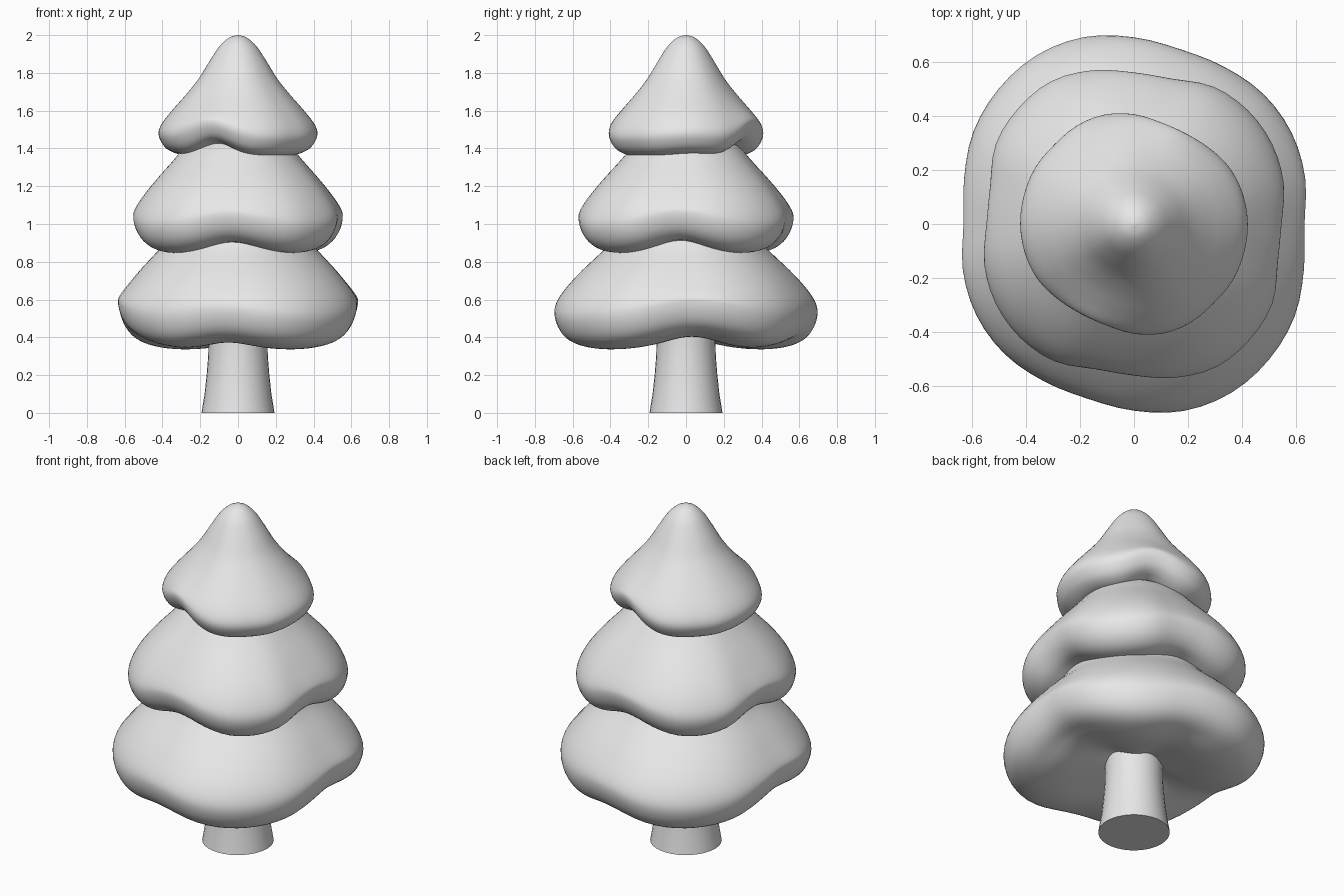
import bpy, bmesh, math

if "Cube" in bpy.data.objects:
    bpy.data.objects.remove(bpy.data.objects["Cube"])

grey = bpy.data.materials.new("plain grey")
grey.diffuse_color = (0.8, 0.8, 0.8, 1)
grey.use_nodes = True
grey.node_tree.nodes["Principled BSDF"].inputs["Base Color"].default_value = grey.diffuse_color


def spline(a, b, c, d, t):
    return 0.5 * (2 * b + (c - a) * t + (2 * a - 5 * b + 4 * c - d) * t * t
                  + (3 * b - a - 3 * c + d) * t ** 3)


def refine(points, steps=4):
    """Smooth curve through the profile points."""
    p = [points[0]] + points + [points[-1]]
    out = []
    for i in range(1, len(p) - 2):
        for s in range(steps):
            out.append(tuple(spline(p[i-1][k], p[i][k], p[i+1][k], p[i+2][k], s / steps)
                             for k in (0, 1)))
    return out + [points[-1]]


def radius_at(radii, ang):
    """Half-turn outline, sampled every 15 degrees and repeated."""
    n = len(radii)
    f = math.degrees(ang) / 15
    i = math.floor(f)
    return spline(*[radii[(i + k) % n] for k in (-1, 0, 1, 2)], f - i)


def bump(ang, centre, width):
    """Arch that repeats on the opposite side."""
    d = (math.degrees(ang) - centre + 90) % 180 - 90
    return math.exp(-(d / width) ** 2)


def lathe(name, profile, segs, shape):
    """Closed surface of rings; shape(radius, z, angle) bends each ring."""
    bm = bmesh.new()
    rings = []
    for r, z in profile:
        ring = []
        for j in range(segs):
            a = 2 * math.pi * j / segs
            rr, zz = shape(r, z, a)
            ring.append(bm.verts.new((rr * math.cos(a), rr * math.sin(a), zz)))
        rings.append(ring)
    for lo, hi in zip(rings, rings[1:]):
        for j in range(segs):
            k = (j + 1) % segs
            bm.faces.new((lo[j], lo[k], hi[k], hi[j]))
    bm.faces.new(rings[0][::-1])
    bm.faces.new(rings[-1])
    me = bpy.data.meshes.new(name)
    bm.to_mesh(me)
    bm.free()
    me.materials.append(grey)
    ob = bpy.data.objects.new(name, me)
    bpy.context.collection.objects.link(ob)
    bpy.context.view_layer.objects.active = ob
    ob.select_set(True)
    bpy.ops.object.shade_smooth_by_angle(angle=math.radians(50))
    ob.select_set(False)
    return ob


def tier(name, profile, radii, arches, z_mid, z_top):
    """Lobed skirt: profile radii are relative, the hem lifts at the arches."""
    def shape(r, z, a):
        mean = sum(radii) / len(radii)
        up = min(max((z - z_mid) / (z_top - z_mid), 0), 1)
        inner = min(r / 0.75, 1) ** 2
        full = radius_at(radii, a)
        blend = (1 - up) ** 0.7
        lift = sum(h * bump(a, c, w) for c, w, h in arches)
        fade = min(max(1 - (z - z_mid) / (0.5 * (z_top - z_mid)), 0), 1)
        if z < z_mid:
            fade = 1
        weight = fade * fade * (0.4 + 0.6 * inner)
        return r * (full * blend + mean * (1 - blend)), z + lift * weight
    return lathe(name, refine(profile), 72, shape)


# Bottom skirt
tier("lower_branches",
     [(0.15, .41), (0.35, .375), (0.55, .342), (0.72, .335), (0.87, .358), (0.96, .415),
      (1.0, .51), (0.96, .61), (0.84, .725), (0.64, .86), (0.5, .96), (0.1, 1.03)],
     [.63, .655, .673, .678, .67, .668, .69, .715, .72, .707, .685, .65],
     [(5, 30, .085), (83, 22, .045)], .51, .98)

# Middle skirt
tier("middle_branches",
     [(0.1, .93), (0.4, .90), (0.58, .862), (0.72, .842), (0.86, .856), (0.96, .91),
      (1.0, .995), (0.95, 1.09), (0.83, 1.195), (0.64, 1.315), (0.42, 1.44), (0.1, 1.50)],
     [.545, .573, .59, .595, .586, .555, .56, .588, .61, .605, .59, .55],
     [(-4, 25, .075), (86, 25, .065)], .99, 1.47)

# Top skirt with rounded tip
tier("upper_branches",
     [(0.1, 1.43), (0.4, 1.40), (0.58, 1.37), (0.75, 1.36), (0.9, 1.385), (0.98, 1.43),
      (1.0, 1.475), (0.95, 1.53), (0.82, 1.605), (0.65, 1.69), (0.5, 1.77), (0.36, 1.865),
      (0.24, 1.94), (0.12, 1.985), (0.01, 2.0)],
     [.42, .417, .41, .395, .385, .388, .405, .418, .42, .415, .42, .42],
     [(67, 24, .075), (5, 25, .015)], 1.475, 2.0)

# Flared trunk
lathe("trunk", [(0.193, 0), (0.19, .02), (0.177, .1), (0.166, .2), (0.158, .3),
                (0.156, .38), (0.16, .5)], 32, lambda r, z, a: (r, z))
